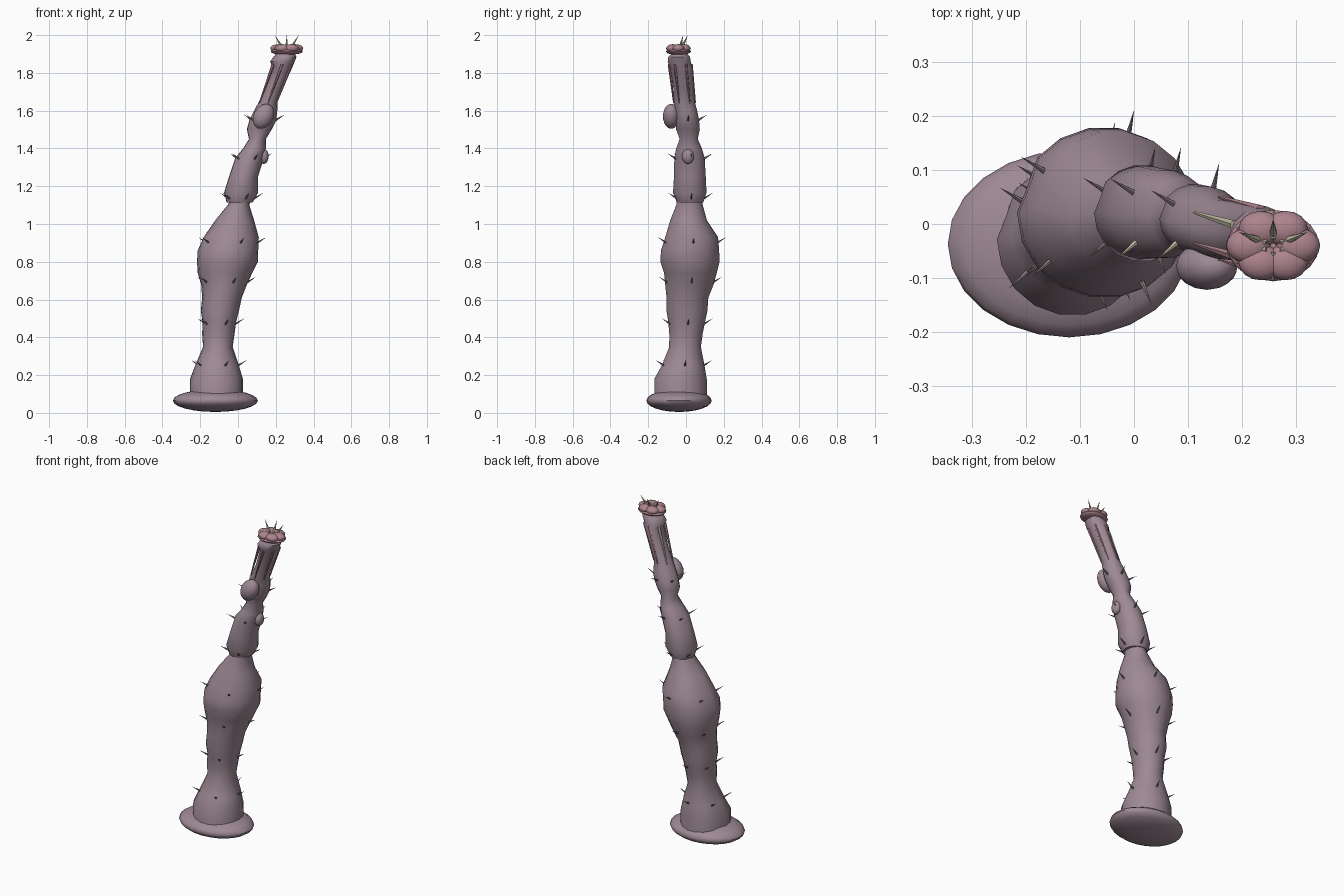
import bpy, bmesh, math
from mathutils import Vector, Matrix

if "Cube" in bpy.data.objects:
    bpy.data.objects.remove(bpy.data.objects["Cube"])


def mat(name, c):
    m = bpy.data.materials.new(name)
    m.diffuse_color = (*c, 1)
    m.use_nodes = True
    m.node_tree.nodes["Principled BSDF"].inputs["Base Color"].default_value = m.diffuse_color
    return m


MAUVE = mat("mauve", (0.34, 0.25, 0.30))
PINK = mat("pink", (0.42, 0.23, 0.27))
CREAM = mat("cream", (0.55, 0.52, 0.38))
DARK = mat("dark_thorn", (0.26, 0.20, 0.22))


def finish(name, bm, material, angle=50):
    bmesh.ops.recalc_face_normals(bm, faces=bm.faces)
    me = bpy.data.meshes.new(name)
    bm.to_mesh(me)
    bm.free()
    me.materials.append(material)
    ob = bpy.data.objects.new(name, me)
    bpy.context.collection.objects.link(ob)
    bpy.ops.object.select_all(action='DESELECT')
    ob.select_set(True)
    bpy.context.view_layer.objects.active = ob
    bpy.ops.object.shade_smooth_by_angle(angle=math.radians(angle))
    return ob


def loft(name, rings, material, n=18):
    """Rings of (z, left x, right x, front y, back y), with a shallow groove on the left."""
    bm = bmesh.new()
    loops = []
    for z, x0, x1, y0, y1 in rings:
        loop = []
        for i in range(n):
            a = 2 * math.pi * i / n
            k = 0.93 if i == n // 2 - 1 else 1.0
            loop.append(bm.verts.new(((x0 + x1) / 2 + k * (x1 - x0) / 2 * math.cos(a),
                                      (y0 + y1) / 2 + k * (y1 - y0) / 2 * math.sin(a), z)))
        loops.append(loop)
    for a, b in zip(loops, loops[1:]):
        for i in range(n):
            bm.faces.new((a[i], a[(i + 1) % n], b[(i + 1) % n], b[i]))
    bm.faces.new(loops[0])
    bm.faces.new(loops[-1])
    return finish(name, bm, material)


def blob(name, loc, radii, material, rot=None, seg=20, rings=12):
    bm = bmesh.new()
    m = Matrix.Translation(loc) @ (rot or Matrix()) @ Matrix.Diagonal((*radii, 1))
    bmesh.ops.create_uvsphere(bm, u_segments=seg, v_segments=rings, radius=1, matrix=m)
    return finish(name, bm, material)


def spike(name, a, b, r, material, r2=0.0):
    a, b = Vector(a), Vector(b)
    d = b - a
    bm = bmesh.new()
    m = Matrix.Translation((a + b) / 2) @ d.to_track_quat('Z', 'Y').to_matrix().to_4x4()
    bmesh.ops.create_cone(bm, cap_ends=True, segments=6, radius1=r, radius2=r2,
                          depth=d.length, matrix=m)
    return finish(name, bm, material)


# Lower and upper stalk
lower = [
    (0.05, -0.254, 0.026, -0.17, 0.115), (0.18, -0.254, 0.026, -0.17, 0.112),
    (0.25, -0.227, 0.005, -0.13, 0.10), (0.35, -0.185, -0.028, -0.09, 0.08),
    (0.42, -0.190, -0.018, -0.09, 0.09), (0.48, -0.187, -0.01, -0.095, 0.102),
    (0.54, -0.197, 0.005, -0.105, 0.115), (0.61, -0.190, 0.02, -0.105, 0.12),
    (0.68, -0.195, 0.048, -0.112, 0.148), (0.74, -0.213, 0.075, -0.118, 0.165),
    (0.80, -0.217, 0.105, -0.138, 0.18), (0.86, -0.213, 0.107, -0.135, 0.178),
    (0.93, -0.182, 0.110, -0.112, 0.172), (1.02, -0.120, 0.085, -0.085, 0.112),
    (1.10, -0.055, 0.060, -0.053, 0.090), (1.14, -0.035, 0.070, -0.045, 0.085)]
upper = [
    (1.115, -0.060, 0.078, -0.050, 0.093), (1.165, -0.074, 0.106, -0.070, 0.110),
    (1.25, -0.048, 0.106, -0.065, 0.106), (1.35, -0.014, 0.137, -0.063, 0.100),
    (1.40, 0.027, 0.147, -0.053, 0.085), (1.45, 0.058, 0.148, -0.034, 0.063),
    (1.50, 0.047, 0.178, -0.053, 0.074), (1.55, 0.060, 0.203, -0.058, 0.070),
    (1.60, 0.085, 0.208, -0.060, 0.060), (1.65, 0.112, 0.210, -0.065, 0.046),
    (1.72, 0.145, 0.238, -0.068, 0.042), (1.83, 0.182, 0.288, -0.084, 0.034),
    (1.86, 0.170, 0.300, -0.098, 0.026), (1.885, 0.188, 0.310, -0.095, 0.022),
    (1.90, 0.200, 0.300, -0.080, 0.008), (1.92, 0.210, 0.300, -0.080, 0.005)]
loft("lower_stalk", lower, MAUVE)
loft("upper_stalk", upper, MAUVE)

# Foot disc
blob("foot_disc", (-0.12, -0.037, 0.065), (0.225, 0.173, 0.06), MAUVE, seg=24)

# Side growths
blob("front_bulb", (0.135, -0.078, 1.57), (0.052, 0.044, 0.07), MAUVE,
     Matrix.Rotation(math.radians(30), 4, 'Y'))
blob("side_bulb", (0.137, 0.01, 1.358), (0.025, 0.031, 0.04), MAUVE)


def section(z):
    """Interpolated centre and radii of the stalk at height z."""
    rings = lower if z < 1.12 else upper
    for p, q in zip(rings, rings[1:]):
        if p[0] <= z <= q[0]:
            t = (z - p[0]) / (q[0] - p[0])
            _, x0, x1, y0, y1 = [u + (v - u) * t for u, v in zip(p, q)]
            return (x0 + x1) / 2, (y0 + y1) / 2, (x1 - x0) / 2, (y1 - y0) / 2


def on_surface(z, a, k=1.0):
    cx, cy, rx, ry = section(z)
    return Vector((cx + k * rx * math.cos(a), cy + k * ry * math.sin(a), z))


# Thorns in whorls of five
for lv, z in enumerate((0.25, 0.47, 0.69, 0.90, 1.135, 1.345, 1.55)):
    for k in range(5):
        a = math.radians(-67 + 72 * k)
        out = Vector((math.cos(a), math.sin(a), 0.6))
        p = on_surface(z, a, 0.95)
        spike(f"thorn_{lv}_{k}", p, p + out * 0.05, 0.006, CREAM if k == 4 and lv > 4 else DARK)

# Long quills lying along the neck
for k in range(6):
    a = math.radians(30 + 60 * k)
    spike(f"neck_quill_{k}", on_surface(1.845, a, 0.95), on_surface(1.64, a, 1.02), 0.009,
          CREAM if k == 2 else PINK, 0.003)

# Cap with six petals, ridges between them and tall spikes at the back
CX, CY = 0.258, -0.04
blob("cap_disc", (CX, CY, 1.913), (0.085, 0.066, 0.018), PINK)
for k in range(6):
    a = math.radians(60 * k)
    c, s = math.cos(a), math.sin(a)
    blob(f"petal_{k}", (CX + 0.046 * c, CY + 0.036 * s, 1.93), (0.041, 0.033, 0.022), PINK,
         seg=16, rings=8)
    b = a + math.radians(30)
    c, s = math.cos(b), math.sin(b)
    spike(f"cap_ridge_{k}", (CX + 0.015 * c, CY + 0.012 * s, 1.943),
          (CX + 0.078 * c, CY + 0.066 * s, 1.928), 0.006, CREAM, 0.002)
    if k < 3:
        spike(f"cap_spike_{k}", (CX + 0.028 * c, CY + 0.018 * s, 1.935),
              (CX + 0.074 * c, CY + 0.05 * s, 2.0), 0.009, CREAM)
